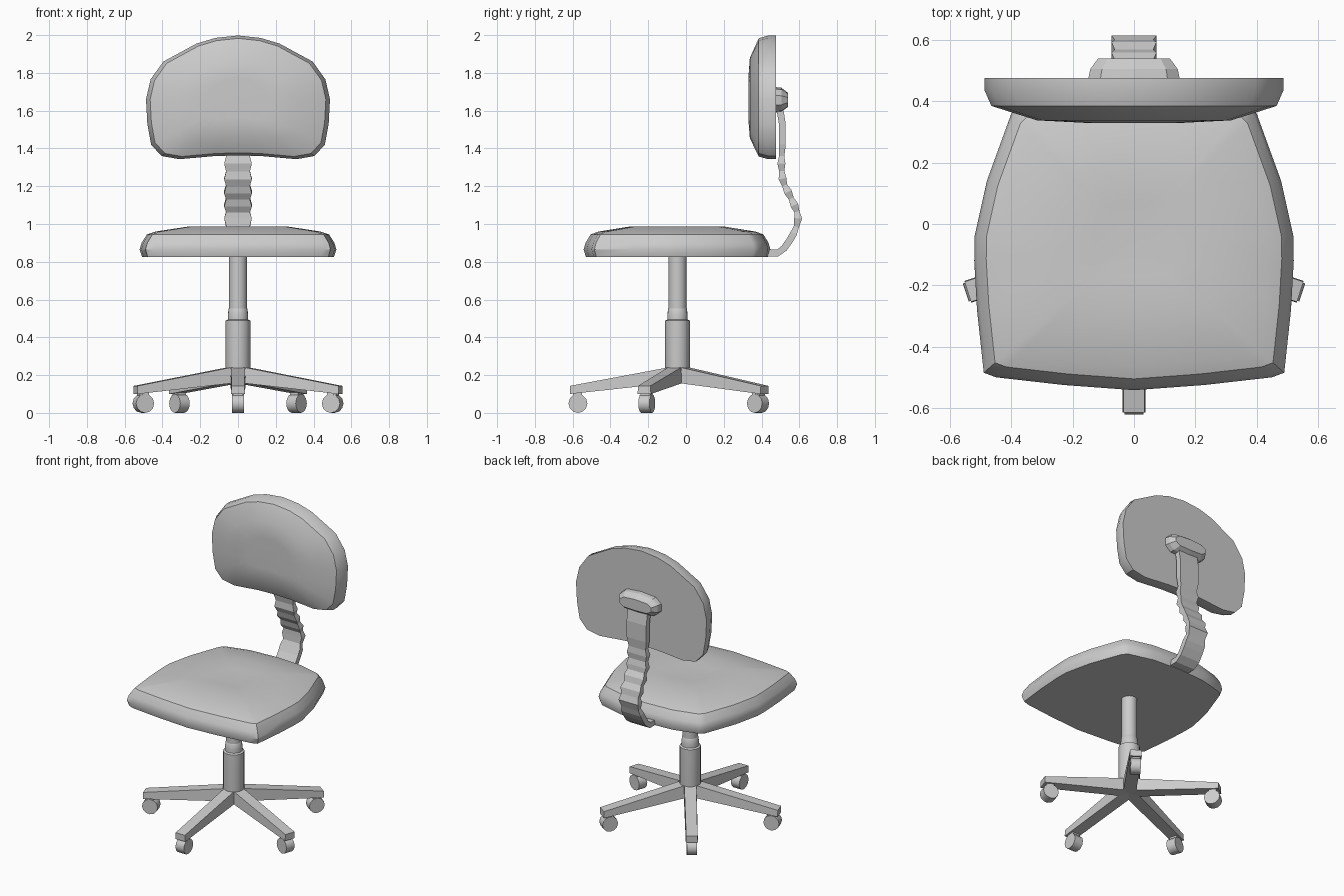
import bpy, bmesh, math
from mathutils import Matrix, Vector

if "Cube" in bpy.data.objects:
    bpy.data.objects.remove(bpy.data.objects["Cube"])


def finish(name, bm, smooth=None):
    bmesh.ops.recalc_face_normals(bm, faces=bm.faces)
    me = bpy.data.meshes.new(name)
    bm.to_mesh(me)
    bm.free()
    ob = bpy.data.objects.new(name, me)
    bpy.context.collection.objects.link(ob)
    if smooth:
        me.shade_smooth()
        me.set_sharp_from_angle(angle=math.radians(smooth))
    return ob


def loft(name, rings, smooth=None, tip=None):
    """Bridge rings of points; cap the start, and the end with a cap or a centre tip."""
    bm = bmesh.new()
    vs = [[bm.verts.new(p) for p in r] for r in rings]
    n = len(vs[0])
    for a, b in zip(vs, vs[1:]):
        for i in range(n):
            bm.faces.new((a[i], a[(i + 1) % n], b[(i + 1) % n], b[i]))
    bm.faces.new(vs[0])
    if tip is None:
        bm.faces.new(vs[-1])
    else:
        t = bm.verts.new(tip)
        for i in range(n):
            bm.faces.new((vs[-1][i], vs[-1][(i + 1) % n], t))
    return finish(name, bm, smooth)


def mirrored(half):
    """Close a half outline whose first and last points lie on x = 0."""
    return half + [(-x, y) for x, y in half[-2:0:-1]]


def circle(r, z, n=20, cy=0.0):
    return [(r * math.cos(2 * math.pi * i / n), cy + r * math.sin(2 * math.pi * i / n), z)
            for i in range(n)]


# Seat cushion: domed rings over a rounded outline
seat_out = mirrored([(0, -.542), (.23, -.525), (.45, -.50), (.49, -.485), (.512, -.28),
                     (.521, -.12), (.52, -.04), (.48, .14), (.40, .36), (.37, .39),
                     (.2, .435), (0, .447)])
SC = -.05
loft("seat", [[(x * s, SC + (y - SC) * s, z) for x, y in seat_out] for s, z in
              ((.975, .825), (1, .865), (.98, .90), (.925, .945), (.84, .96),
               (.5, .987), (.25, .982))], 35, (0, SC, .978))

# Backrest cushion: flat back, bulging front
back_out = mirrored([(0, 1.998), (.12, 1.985), (.22, 1.955), (.395, 1.86), (.463, 1.765),
                     (.487, 1.66), (.48, 1.53), (.46, 1.42), (.405, 1.36), (.31, 1.343),
                     (.12, 1.36), (0, 1.363)])
BC = 1.66
loft("backrest", [[(x * s, d, BC + (z - BC) * s) for x, z in back_out] for s, d in
                  ((1, .476), (1, .435), (.955, .385), (.65, .338), (.33, .33))],
     35, (0, .336, BC))

# Bracket behind the backrest
brk = mirrored([(0, 1.725), (.11, 1.715), (.15, 1.68), (.15, 1.63), (.11, 1.595), (0, 1.59)])
loft("backrest_bracket", [[(x * sx, d, 1.657 + (z - 1.657) * sz) for x, z in brk]
                          for sx, sz, d in ((1, 1, .47), (.95, .95, .505), (.78, .55, .54))])

# Rippled support bar swept along a side profile
path = [Vector(p) for p in (
    (.38, .846), (.485, .846), (.52, .872), (.55, .915), (.57, .95), (.584, .985), (.594, 1.03),
    (.587, 1.065), (.574, 1.10), (.557, 1.135), (.54, 1.17), (.522, 1.205), (.511, 1.24),
    (.507, 1.28), (.505, 1.32), (.507, 1.36), (.51, 1.42), (.51, 1.53), (.495, 1.62))]
bar = []
for i, p in enumerate(path):
    t = (path[min(i + 1, len(path) - 1)] - path[max(i - 1, 0)]).normalized()
    nrm = Vector((t.y, -t.x))
    rip = 5 <= i <= 15
    w = (.073 if i % 2 == 0 else .063) if rip else .073
    h = (.021 if i % 2 == 0 else .014) if rip else .018
    o, q = p + nrm * h, p - nrm * h
    bar.append([(-w, *o), (w, *o), (w, *q), (-w, *q)])
loft("support_bar", bar)

# Telescopic column
CY = -.045
loft("column", [circle(r, z, 20, CY) for r, z in
                ((.06, .17), (.065, .24), (.065, .488), (.054, .494), (.054, .515),
                 (.05, .55), (.048, .553), (.048, .835))], 30)

# Five legs, each with a caster
for k in range(5):
    M = Matrix.Translation((0, CY, 0)) @ Matrix.Rotation(math.radians(-90 + 72 * k), 4, 'Z')
    leg = loft(f"leg_{k + 1}", [[(r, -w, zb), (r, w, zb), (r, w * .93, zt), (r, -w * .93, zt)]
                                for r, w, zb, zt in ((0, .04, .162, .25), (.57, .037, .10, .143))])
    leg.data.transform(M)

    stem = loft(f"caster_stem_{k + 1}", [[(.505, -.026, z), (.553, -.026, z),
                                          (.553, .026, z), (.505, .026, z)]
                                         for z in (.06, .118)])
    stem.data.transform(M)

    bm = bmesh.new()
    bmesh.ops.create_cone(bm, cap_ends=True, segments=12, radius1=.05, radius2=.05, depth=.062,
                          matrix=M @ Matrix.Translation((.527, 0, .05))
                          @ Matrix.Rotation(math.pi / 2, 4, 'X'))
    finish(f"caster_wheel_{k + 1}", bm, 35)
